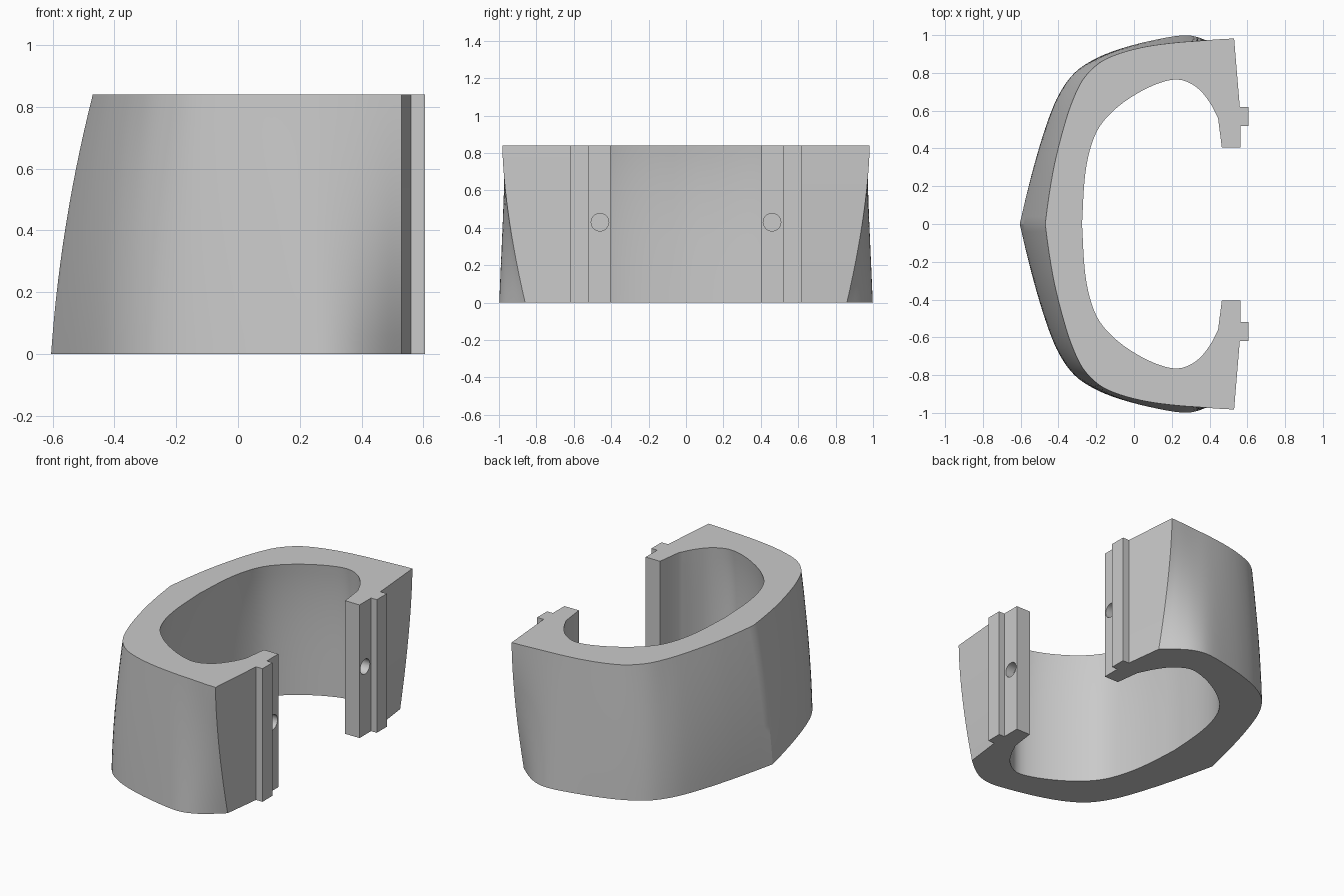
import bpy, bmesh, math
from mathutils import Vector

HEIGHT = 0.84
LEVELS = 14
STEPS = 4

cube = bpy.data.objects.get("Cube")
if cube:
    bpy.data.objects.remove(cube, do_unlink=True)

# Half outlines, running from the back ridge to the open end
OUTER_TOP = [(-.47, 0), (-.45, .15), (-.42, .32), (-.375, .5), (-.33, .64), (-.27, .765),
             (-.18, .855), (-.07, .905), (.07, .94), (.22, .96), (.35, .97), (.45, .978), (.53, .982)]
OUTER_BASE = [(-.605, 0), (-.565, .17), (-.515, .36), (-.455, .55), (-.395, .69), (-.315, .8),
              (-.21, .872), (-.08, .925), (.08, .968), (.25, .998), (.35, .985), (.44, .935), (.53, .86)]
# Stepped tongue at the open end, then the inner opening back to the centre
TONGUE = [(.56, .62), (.605, .62), (.605, .52), (.565, .52), (.565, .405), (.465, .405)]
INNER = [(.445, .56), (.4, .645), (.33, .725), (.23, .765), (.1, .733), (-.05, .648),
         (-.165, .54), (-.225, .42), (-.26, .25), (-.275, 0)]


def smooth_path(points):
    """Pass a Catmull-Rom curve through the points."""
    p = [Vector(q) for q in points]
    p = [2 * p[0] - p[1]] + p + [2 * p[-1] - p[-2]]
    path = []
    for a, b, c, d in zip(p, p[1:], p[2:], p[3:]):
        for s in range(STEPS):
            t = s / STEPS
            path.append(b + (c - a) * t / 2 + (2 * a - 5 * b + 4 * c - d) * t**2 / 2
                        + (3 * b - a - 3 * c + d) * t**3 / 2)
    return path + [p[-2]]


top_path, base_path = smooth_path(OUTER_TOP), smooth_path(OUTER_BASE)
inner_path = smooth_path(INNER)


def section(z):
    """Closed outline of the band at one height."""
    h = z / HEIGHT
    lean = 0.43 * h + 0.57 * h * h
    flare = 1 - (1 - h) ** 1.6
    half = []
    for i, (lo, hi) in enumerate(zip(base_path, top_path)):
        k = i / (len(top_path) - 1)
        # The flanks bulge at mid height; the open end flares early
        bulge = 0.6 * math.sin(math.pi * k) * h * (1 - h)
        half.append(lo.lerp(hi, lean + (flare - lean) * k * k - bulge * (1 - k)))
    half += [Vector(q) for q in TONGUE]
    # The opening widens below its rim, except beside the tongue
    for q in inner_path:
        fade = min(1, max(0, (0.42 - q.x) / 0.2))
        outward = (q - Vector((0.1, 0))).normalized()
        half.append(q + outward * 0.035 * fade * (1 - h**4))
    return half + [Vector((q.x, -q.y)) for q in half[-2:0:-1]]


# Band: loft of the sections
bm = bmesh.new()
rings = []
for level in range(LEVELS + 1):
    z = HEIGHT * level / LEVELS
    rings.append([bm.verts.new((q.x, q.y, z)) for q in section(z)])
n = len(rings[0])
for low, high in zip(rings, rings[1:]):
    for i in range(n):
        j = (i + 1) % n
        bm.faces.new((low[i], low[j], high[j], high[i]))
bm.faces.new(rings[0])
bm.faces.new(rings[-1])
bmesh.ops.recalc_face_normals(bm, faces=bm.faces)
mesh = bpy.data.meshes.new("open_band")
bm.to_mesh(mesh)
bm.free()
band = bpy.data.objects.new("open_band", mesh)
bpy.context.collection.objects.link(band)

# Grey material
grey = bpy.data.materials.new("plain_grey")
grey.use_nodes = True
grey.diffuse_color = (.59, .59, .59, 1)
grey.node_tree.nodes["Principled BSDF"].inputs["Base Color"].default_value = grey.diffuse_color
mesh.materials.append(grey)

# Round pin sockets in both end faces
for side in (-1, 1):
    bpy.ops.mesh.primitive_cylinder_add(vertices=32, radius=0.047, depth=0.12,
                                        location=(0.565, side * 0.46, 0.43),
                                        rotation=(0, math.pi / 2, 0))
    cutter = bpy.context.object
    cutter.name = "socket_cutter"
    cutter.hide_render = True
    cutter.data.materials.append(grey)
    bpy.context.view_layer.objects.active = band
    cut = band.modifiers.new("socket", 'BOOLEAN')
    cut.operation = 'DIFFERENCE'
    cut.solver = 'EXACT'
    cut.object = cutter
    bpy.ops.object.modifier_apply(modifier=cut.name)
    bpy.data.objects.remove(cutter, do_unlink=True)

# Smooth walls with crisp rims
bpy.ops.object.select_all(action='DESELECT')
band.select_set(True)
bpy.ops.object.shade_smooth_by_angle(angle=math.radians(22))
